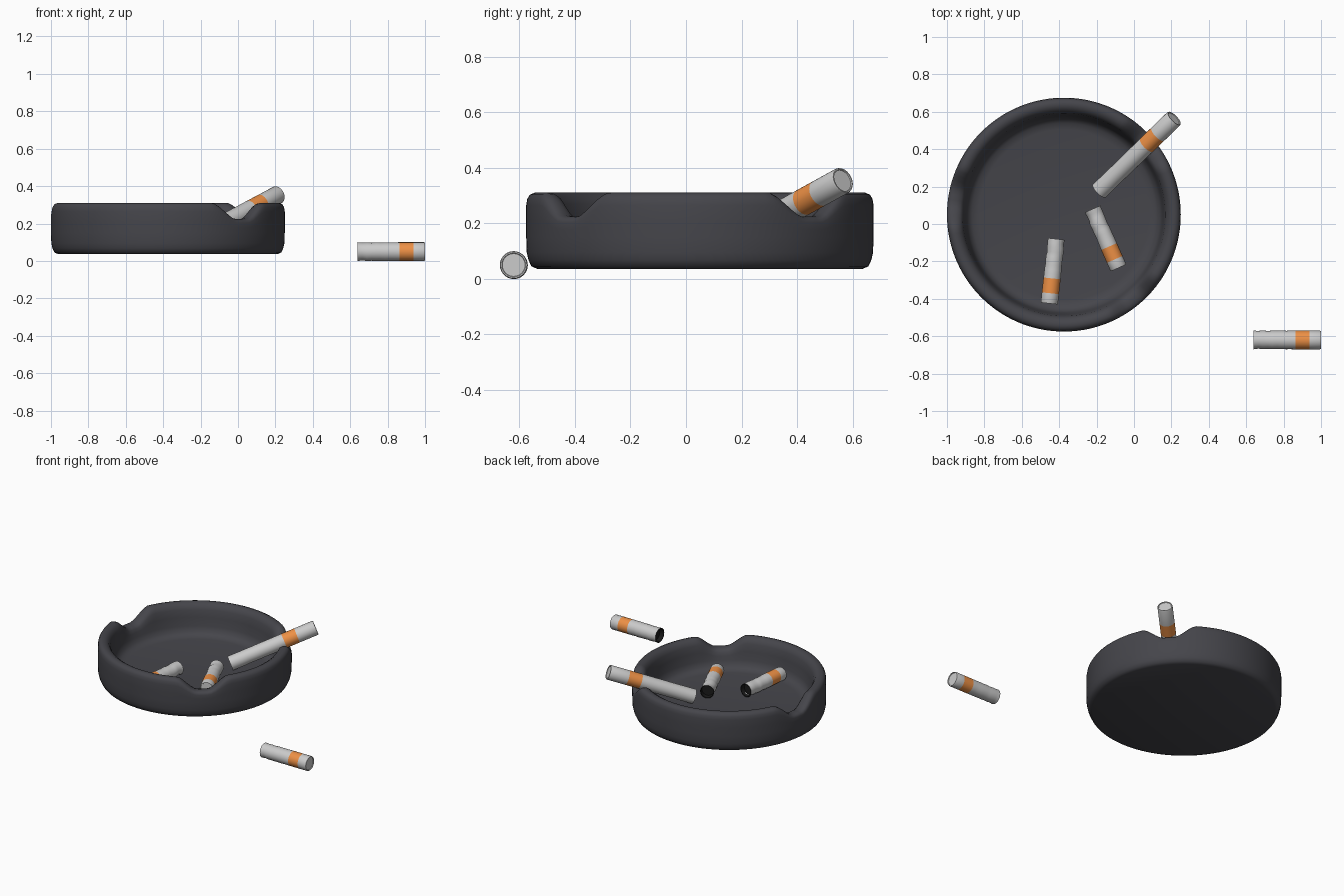
import bpy, bmesh, math, random
from mathutils import Vector

if "Cube" in bpy.data.objects:
    bpy.data.objects.remove(bpy.data.objects["Cube"])

random.seed(4)


def material(name, rgb):
    m = bpy.data.materials.new(name)
    m.diffuse_color = (*rgb, 1)
    m.use_nodes = True
    m.node_tree.nodes["Principled BSDF"].inputs["Base Color"].default_value = m.diffuse_color
    return m


ceramic = material("dark_ceramic", (0.06, 0.06, 0.07))
paper = material("paper", (0.8, 0.8, 0.79))
orange = material("orange_band", (0.85, 0.28, 0.06))
char = material("charred", (0.01, 0.01, 0.01))


def finish(name, bm, mats, angle):
    bmesh.ops.recalc_face_normals(bm, faces=bm.faces)
    me = bpy.data.meshes.new(name)
    bm.to_mesh(me)
    bm.free()
    for m in mats:
        me.materials.append(m)
    ob = bpy.data.objects.new(name, me)
    bpy.context.collection.objects.link(ob)
    bpy.ops.object.select_all(action='DESELECT')
    ob.select_set(True)
    bpy.context.view_layer.objects.active = ob
    bpy.ops.object.shade_smooth_by_angle(angle=math.radians(angle))
    return ob


def skin(bm, rings, mat_of=lambda i: 0):
    """Bridge rings of points with quads and cap both ends."""
    vs = [[bm.verts.new(p) for p in r] for r in rings]
    n = len(vs[0])
    for i in range(len(vs) - 1):
        for j in range(n):
            k = (j + 1) % n
            f = bm.faces.new((vs[i][j], vs[i][k], vs[i + 1][k], vs[i + 1][j]))
            f.material_index = mat_of(i)
    bm.faces.new(vs[0]).material_index = mat_of(0)
    bm.faces.new(vs[-1]).material_index = mat_of(len(vs) - 2)


# Ashtray: lathed bowl whose rim dips into three rests
CX, CY, RIM, DIP, BASE = -0.375, 0.05, 0.31, 0.225, 0.15
profile = [(0.585, 0.036), (0.606, 0.045), (0.617, 0.068), (0.623, 0.095),
           (0.625, 0.15), (0.625, 0.21), (0.625, 0.265), (0.621, 0.288),
           (0.612, 0.303), (0.595, 0.31), (0.575, 0.308), (0.555, 0.295),
           (0.542, 0.27), (0.533, 0.22), (0.525, 0.16), (0.513, 0.125),
           (0.49, 0.106), (0.455, 0.1)]
NOTCHES = (-50, 41, 171)


def rim_height(deg):
    d = min(abs((deg - a + 180) % 360 - 180) for a in NOTCHES)
    t = max(0, min(1, (d - 4) / 12))
    t = 0.5 * t + 0.5 * t * t * (3 - 2 * t)
    return DIP + (RIM - DIP) * t


bm = bmesh.new()
SEG = 144
rings = []
for r, z in profile:
    ring = []
    for j in range(SEG):
        deg = 360 * j / SEG
        a = math.radians(deg)
        h = z
        if z > BASE:
            h = BASE + (z - BASE) * (rim_height(deg) - BASE) / (RIM - BASE)
        ring.append((CX + r * math.cos(a), CY + r * math.sin(a), h))
    rings.append(ring)
skin(bm, rings)
finish("ashtray", bm, [ceramic], 50)


# Cigarette: tube from burnt end to filter end, with an orange band
def cigarette(name, burnt, tip, radius, band, crumple):
    a, b = Vector(burnt), Vector(tip)
    length = (b - a).length
    rot = (b - a).to_track_quat('Z', 'Y')
    b0, b1 = length - band[1], length - band[0]
    # stations: (distance, radius factor, material, wobble)
    st = [(0.03, 0.85, 3, 0), (0.0, 0.9, 3, 0), (0.0, 1.0, 0, 0)]
    n = 9
    for i in range(1, n):
        st.append((b0 * i / n, 1, 0, crumple * (1 - i / n)))
    st += [(b0, 1, 1, 0), (b1, 1, 0, 0), (length - 0.006, 1, 0, 0),
           (length, 0.95, 0, 0), (length, 0.86, 0, 0), (length - 0.004, 0.82, 0, 0)]
    rings = []
    for d, f, _, w in st:
        s = f * (1 - w * random.random())
        ox, oy = (random.uniform(-w, w) * radius * 0.5 for _ in range(2))
        ring = []
        for j in range(24):
            t = 2 * math.pi * j / 24
            p = Vector((radius * s * math.cos(t) + ox, radius * s * math.sin(t) + oy, d))
            ring.append(a + rot @ p)
        rings.append(ring)
    bm = bmesh.new()
    skin(bm, rings, lambda i: st[i][2])
    finish(name, bm, [paper, orange, ceramic, char], 40)


cigarette("resting_cigarette", (-0.185, 0.178, 0.142), (0.215, 0.565, 0.355), 0.049, (0.13, 0.22), 0.03)
cigarette("middle_butt", (-0.222, 0.08, 0.147), (-0.083, -0.235, 0.147), 0.046, (0.05, 0.125), 0.14)
cigarette("left_butt", (-0.415, -0.08, 0.147), (-0.453, -0.425, 0.147), 0.046, (0.055, 0.135), 0.16)
cigarette("loose_butt", (0.64, -0.62, 0.05), (1.0, -0.62, 0.05), 0.05, (0.062, 0.137), 0.06)
